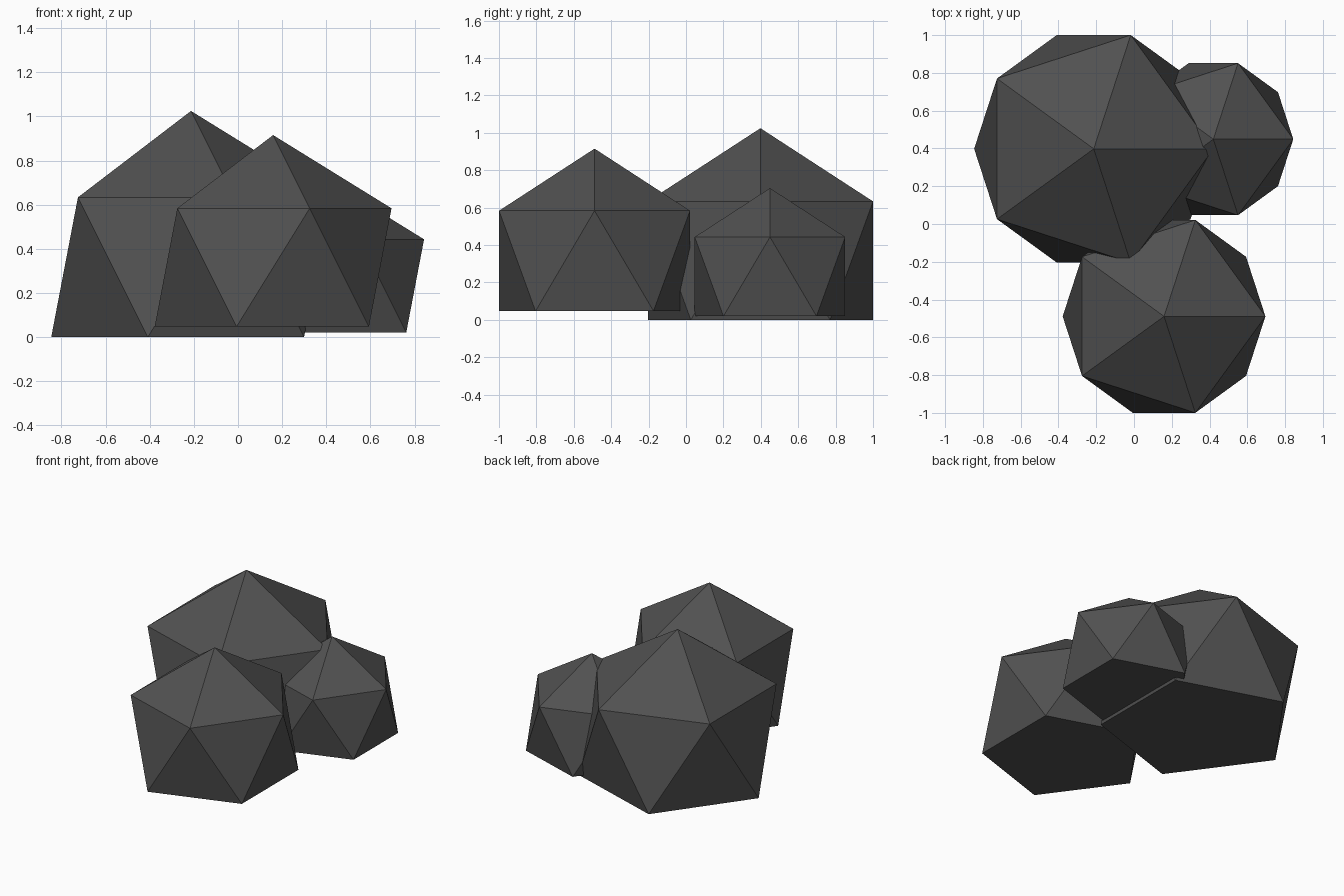
import bpy, bmesh

if "Cube" in bpy.data.objects:
    bpy.data.objects.remove(bpy.data.objects["Cube"])

stone = bpy.data.materials.new("dark grey stone")
stone.diffuse_color = (0.082, 0.082, 0.082, 1)
stone.use_nodes = True
stone.node_tree.nodes["Principled BSDF"].inputs["Base Color"].default_value = stone.diffuse_color


def rock(name, x, y, base, radius):
    """Icosahedron with its bottom point cut away and capped flat."""
    bm = bmesh.new()
    bmesh.ops.create_icosphere(bm, subdivisions=1, radius=radius)
    bm.verts.ensure_lookup_table()
    # Remove the lowest point, then close the open pentagon
    bottom = min(bm.verts, key=lambda v: v.co.z)
    bmesh.ops.delete(bm, geom=[bottom], context='VERTS')
    bmesh.ops.holes_fill(bm, edges=[e for e in bm.edges if e.is_boundary], sides=0)
    bmesh.ops.recalc_face_normals(bm, faces=bm.faces[:])
    # Rest the flat base on its own local zero
    low = min(v.co.z for v in bm.verts)
    bmesh.ops.translate(bm, verts=bm.verts[:], vec=(0, 0, -low))
    mesh = bpy.data.meshes.new(name)
    bm.to_mesh(mesh)
    bm.free()
    mesh.materials.append(stone)
    obj = bpy.data.objects.new(name, mesh)
    obj.location = (x, y, base)
    bpy.context.collection.objects.link(obj)


# Three overlapping boulders
rock("large_rock", -0.213, 0.398, 0.0, 0.708)
rock("medium_rock", 0.159, -0.489, 0.047, 0.6)
rock("small_rock", 0.42, 0.449, 0.02, 0.473)
